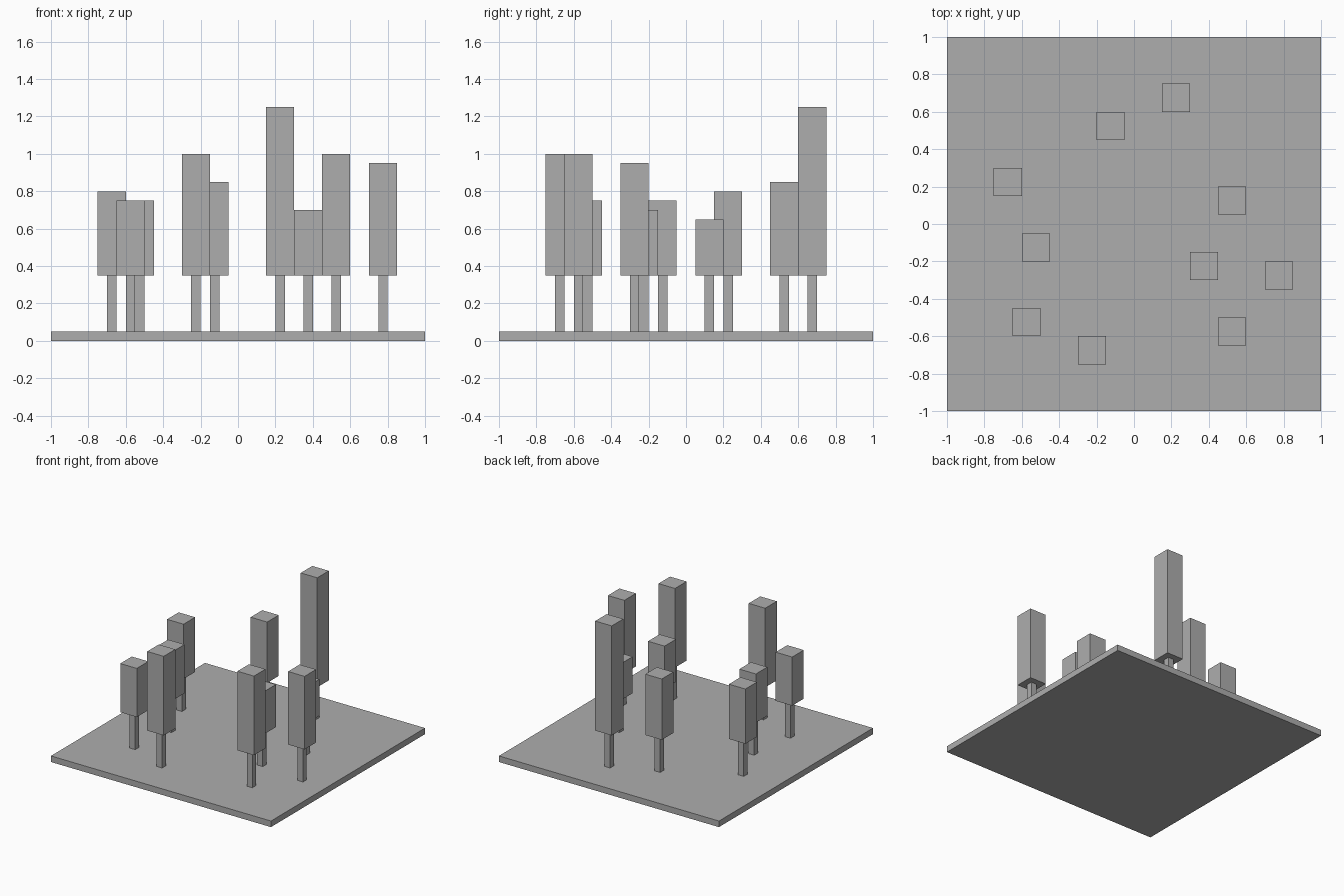
import bpy

# Remove the default object
cube = bpy.data.objects.get("Cube")
if cube:
    bpy.data.objects.remove(cube, do_unlink=True)

# Single plain grey material
GREY = (0.42, 0.42, 0.42, 1)
grey = bpy.data.materials.new("plain_grey")
grey.use_nodes = True
grey.diffuse_color = GREY
grey.node_tree.nodes["Principled BSDF"].inputs["Base Color"].default_value = GREY


def box(name, x, y, width, bottom, top):
    """Square upright box between two heights."""
    bpy.ops.mesh.primitive_cube_add(size=1, location=(x, y, (bottom + top) / 2))
    obj = bpy.context.object
    obj.name = name
    obj.scale = (width, width, top - bottom)
    bpy.ops.object.transform_apply(location=False, rotation=False, scale=True)
    obj.data.materials.append(grey)
    return obj


GROUND_TOP = 0.05
CROWN_BOTTOM = 0.35

# Ground slab
box("ground_slab", 0, 0, 2, 0, GROUND_TOP)

# Trees: x, y, top height
trees = [
    (0.225, 0.675, 1.25),
    (-0.125, 0.525, 0.85),
    (-0.675, 0.225, 0.8),
    (0.525, 0.125, 0.65),
    (-0.525, -0.125, 0.75),
    (0.375, -0.225, 0.7),
    (0.775, -0.275, 0.95),
    (-0.575, -0.525, 0.75),
    (0.525, -0.575, 1.0),
    (-0.225, -0.675, 1.0),
]
for i, (x, y, top) in enumerate(trees, 1):
    box(f"tree_trunk_{i}", x, y, 0.05, GROUND_TOP, CROWN_BOTTOM)
    box(f"tree_crown_{i}", x, y, 0.15, CROWN_BOTTOM, top)
